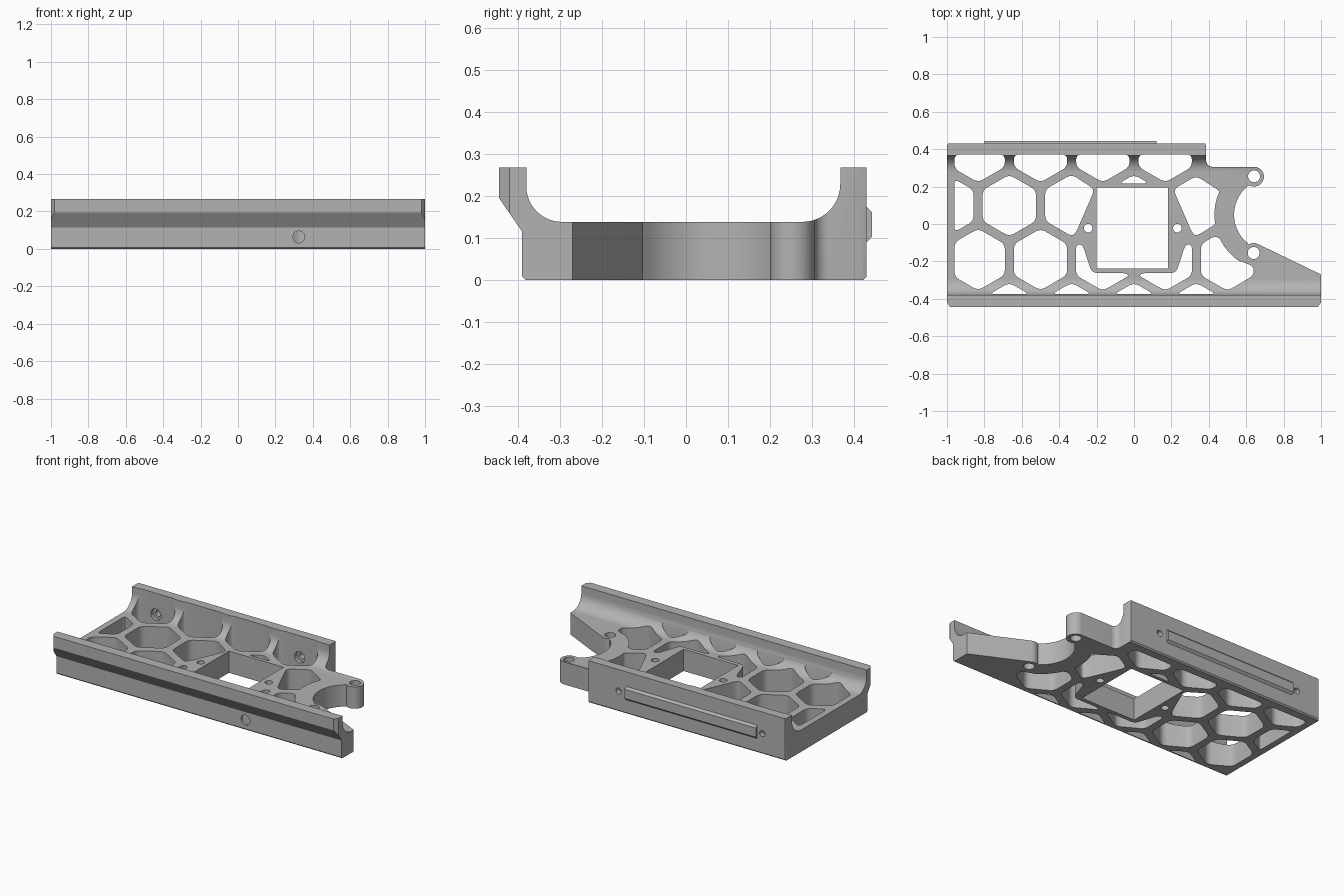
import bpy, bmesh
from math import sin, cos, pi, radians
from mathutils import Vector, Matrix

if "Cube" in bpy.data.objects:
    bpy.data.objects.remove(bpy.data.objects["Cube"])

grey = bpy.data.materials.new("plain grey")
grey.use_nodes = True
grey.diffuse_color = (0.45, 0.45, 0.45, 1)
grey.node_tree.nodes["Principled BSDF"].inputs["Base Color"].default_value = (0.45, 0.45, 0.45, 1)


def arc(cx, cy, r, a, b, n=12):
    angles = [radians(a + (b - a) * i / n) for i in range(n + 1)]
    return [(cx + r * cos(t), cy + r * sin(t)) for t in angles]


def rounded(points, size=0.03):
    """Soften the sharp corners of a polygon."""
    pts = [Vector(p) for p in points]
    out = []
    for i, p in enumerate(pts):
        a, b = pts[i - 1] - p, pts[(i + 1) % len(pts)] - p
        if a.angle(b) > radians(160):
            out.append(p)
            continue
        start = p + a.normalized() * min(size, a.length * 0.45)
        end = p + b.normalized() * min(size, b.length * 0.45)
        for k in range(5):
            t = k / 4
            out.append(start * (1 - t) ** 2 + p * 2 * t * (1 - t) + end * t * t)
    return out


def clip(poly, axis, limit, sign):
    """Keep the part of a polygon on one side of an axis line."""
    out = []
    for i, p in enumerate(poly):
        q = poly[i - 1]
        dp, dq = sign * (limit - p[axis]), sign * (limit - q[axis])
        if dp * dq < 0:
            out.append(Vector(q).lerp(Vector(p), dq / (dq - dp)))
        if dp >= 0:
            out.append(Vector(p))
    return out


def add_prism(bm, points, low, high, place):
    rings = [[bm.verts.new(place(u, v, w)) for u, v in points] for w in (low, high)]
    bm.faces.new(rings[0])
    bm.faces.new(rings[1])
    n = len(points)
    for i in range(n):
        j = (i + 1) % n
        bm.faces.new((rings[0][i], rings[0][j], rings[1][j], rings[1][i]))


def make(name, prisms):
    """Object from (points, low, high, placing function) prisms."""
    bm = bmesh.new()
    for prism in prisms:
        add_prism(bm, *prism)
    bmesh.ops.recalc_face_normals(bm, faces=bm.faces)
    mesh = bpy.data.meshes.new(name)
    bm.to_mesh(mesh)
    bm.free()
    mesh.materials.append(grey)
    ob = bpy.data.objects.new(name, mesh)
    bpy.context.collection.objects.link(ob)
    return ob


def along_x(u, v, w): return (w, u, v)
def along_y(u, v, w): return (u, w, v)
def along_z(u, v, w): return (u, v, w)


def boolean(ob, cutter, operation):
    cutter.hide_render = True
    mod = ob.modifiers.new("cut", 'BOOLEAN')
    mod.operation, mod.object, mod.solver = operation, cutter, 'EXACT'
    dg = bpy.context.evaluated_depsgraph_get()
    ob_mesh = bpy.data.meshes.new_from_object(ob.evaluated_get(dg))
    ob.modifiers.clear()
    ob.data = ob_mesh
    bpy.data.objects.remove(cutter)


# Channel cross-section with coved inner corners and an overhanging front rail
section = [(-0.382, 0), (0.422, 0), (0.43, 0.008), (0.43, 0.267), (0.367, 0.267)]
section += arc(0.277, 0.228, 0.09, 0, -90)
section += arc(-0.295, 0.223, 0.085, 270, 180)
section += [(-0.38, 0.267), (-0.445, 0.267), (-0.445, 0.195), (-0.39, 0.115), (-0.39, 0.008)]
frame = make("honeycomb_channel", [(section, -1.1, 1.1, along_x)])

# Plan outline, with the open fork on the left side
outline = [(-1, -0.42), (-0.97, -0.46), (0.97, -0.46), (1, -0.42), (1, -0.27)]
outline += arc(0.64, -0.155, 0.053, 65, 120, 6)
outline += arc(0.73, 0.05, 0.195, 231, 125, 20)
outline += arc(0.642, 0.253, 0.053, -120, 90, 12)
outline += [(0.42, 0.306)] + arc(0.42, 0.341, 0.035, 265, 185, 5)
outline += [(0.385, 0.42), (0.37, 0.46), (-0.98, 0.46), (-1, 0.42)]
boolean(frame, make("outline_cutter", [(outline, -0.2, 0.6, along_z)]), 'INTERSECT')

# Regular honeycomb openings, clipped to the border
pitch, radius = 1 / 3, 0.165
row = pitch * 0.866
voids = []
cells = [(-3, 1), (-2, 1), (0, 1), (-2.5, 0), (-1.5, 0)]
cells += [(k - 2.5, 2) for k in range(4)] + [(k - 2, -1) for k in range(4)]
for column, line in cells:
    poly = arc(column * pitch, -0.19 + line * row, radius, 30, 330, 5)
    poly = clip(poly, 0, -0.96, -1)
    poly = clip(poly, 1, 0.372, 1)
    poly = clip(poly, 1, -0.375, -1)
    if column == 0 and line == 1:
        poly = clip(poly, 1, 0.217, -1)
    voids.append(poly)

# Openings beside and below the central pad
side = [(-0.475, 0.185), (-0.475, 0.017), (-0.333, -0.065), (-0.31, -0.045),
        (-0.21, 0.185), (-0.333, 0.265)]
lower = [(-0.31, -0.275), (-0.167, -0.357), (-0.024, -0.275), (-0.05, -0.262),
         (-0.225, -0.262), (-0.275, -0.11), (-0.31, -0.11)]
voids += [side, lower, [(-x, y) for x, y in lower]]

# Openings that follow the curve of the fork
voids.append([(0.21, 0.185), (0.333, 0.257)] + arc(0.73, 0.05, 0.3, 155, 190)
             + [(0.333, -0.065), (0.31, -0.045)])
voids.append([(0.5, -0.357), (0.357, -0.275), (0.357, -0.108), (0.43, -0.065)]
             + arc(0.73, 0.05, 0.3, 205, 235) + [(0.64, -0.225), (0.64, -0.275)])
shapes = [rounded(v) for v in voids]

# Square window and vertical screw holes
shapes.append([(-0.2, -0.237), (0.183, -0.237), (0.183, 0.195), (-0.2, 0.195)])
for x, y, r in [(-0.245, -0.022, 0.023), (0.232, -0.022, 0.023),
                (0.64, -0.155, 0.032), (0.642, 0.255, 0.032)]:
    shapes.append(arc(x, y, r, 0, 345, 23))
boolean(frame, make("opening_cutter", [(s, -0.1, 0.5, along_z) for s in shapes]), 'DIFFERENCE')

# Horizontal screw holes, with counterbores inside the rear wall
rear = (-0.836, 0.172)
holes = [(arc(x, 0.13, 0.019, 0, 345, 23), 0.36, 0.5, along_y) for x in rear]
holes.append((arc(0.325, 0.064, 0.032, 0, 345, 23), -0.5, -0.345, along_y))
boolean(frame, make("hole_cutter", holes), 'DIFFERENCE')
bores = [(arc(x, 0.13, 0.036, 0, 345, 23), 0.33, 0.395, along_y) for x in rear]
boolean(frame, make("bore_cutter", bores), 'DIFFERENCE')

# Raised bar on the rear wall, with chamfered long edges
bar_section = [(0.425, 0.09), (0.43, 0.09), (0.443, 0.103), (0.443, 0.161), (0.43, 0.174), (0.425, 0.174)]
bar = make("rear_bar", [(bar_section, -0.8, 0.12, along_x)])

for ob in (frame, bar):
    bpy.ops.object.select_all(action='DESELECT')
    ob.select_set(True)
    bpy.context.view_layer.objects.active = ob
    bpy.ops.object.shade_smooth_by_angle(angle=radians(28))
